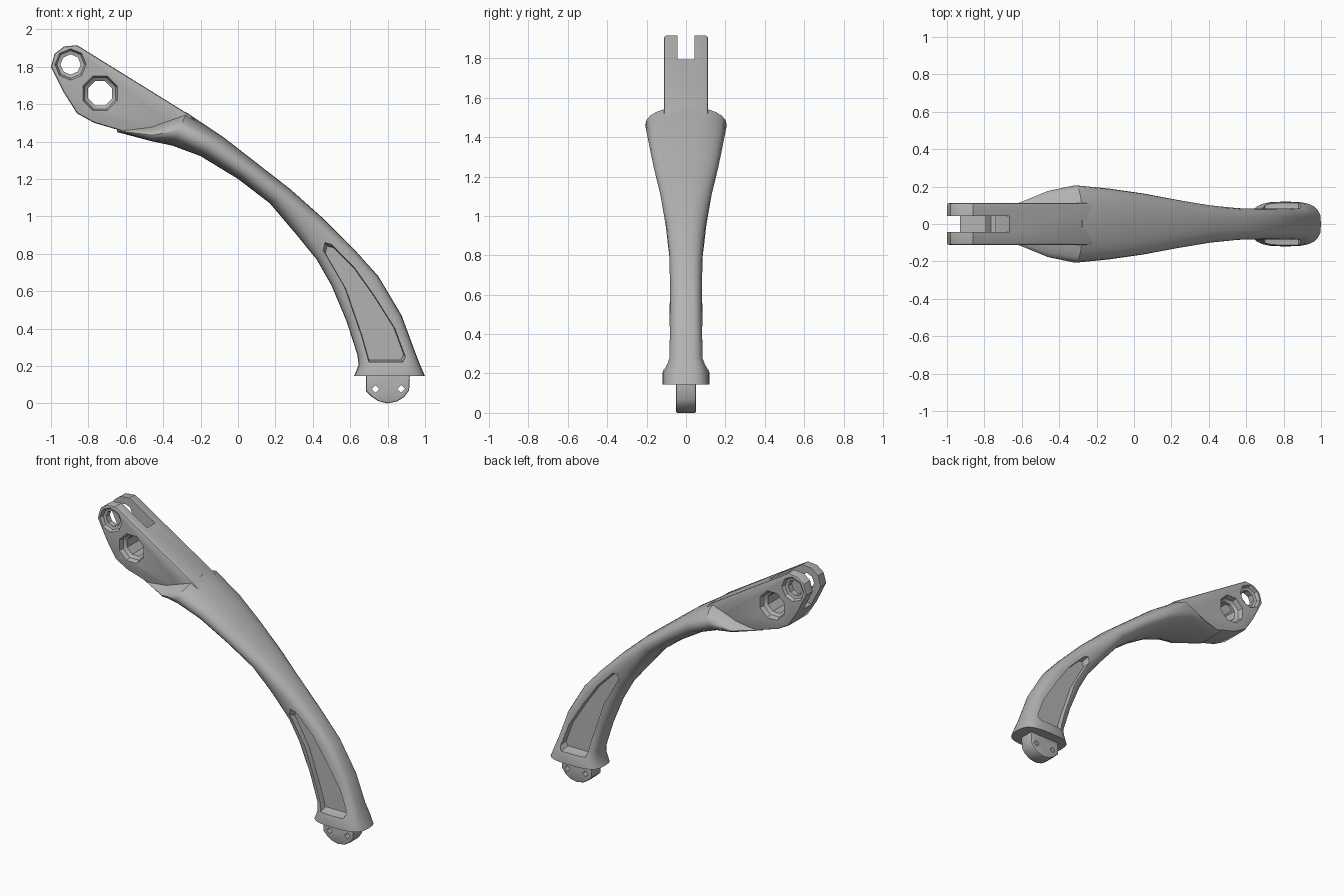
import bpy, bmesh, math

default = bpy.data.objects.get("Cube")
if default:
    bpy.data.objects.remove(default, do_unlink=True)

grey = bpy.data.materials.new("plain grey")
grey.use_nodes = True
grey.diffuse_color = (0.45, 0.45, 0.45, 1)
grey.node_tree.nodes["Principled BSDF"].inputs["Base Color"].default_value = (0.45, 0.45, 0.45, 1)


def loft(name, rings):
    """Skin a list of equal rings of points and cap both ends."""
    bm = bmesh.new()
    rows = [[bm.verts.new(p) for p in ring] for ring in rings]
    n = len(rows[0])
    for a, b in zip(rows, rows[1:]):
        for i in range(n):
            j = (i + 1) % n
            bm.faces.new((a[i], a[j], b[j], b[i]))
    bm.faces.new(rows[0])
    bm.faces.new(rows[-1])
    bmesh.ops.recalc_face_normals(bm, faces=bm.faces)
    mesh = bpy.data.meshes.new(name)
    bm.to_mesh(mesh)
    bm.free()
    mesh.materials.append(grey)
    obj = bpy.data.objects.new(name, mesh)
    bpy.context.collection.objects.link(obj)
    return obj


def plate(name, outline, half):
    return loft(name, [[(x, y, z) for x, z in outline] for y in (-half, half)])


def activate(obj):
    bpy.ops.object.select_all(action='DESELECT')
    obj.select_set(True)
    bpy.context.view_layer.objects.active = obj


def bevel(obj, width):
    activate(obj)
    mod = obj.modifiers.new("Bevel", 'BEVEL')
    mod.width, mod.segments, mod.angle_limit = width, 2, math.radians(50)
    bpy.ops.object.modifier_apply(modifier=mod.name)


def cut(obj, cutter):
    cutter.hide_render = True
    activate(obj)
    mod = obj.modifiers.new("Cut", 'BOOLEAN')
    mod.operation, mod.solver, mod.object = 'DIFFERENCE', 'EXACT', cutter
    bpy.ops.object.modifier_apply(modifier=mod.name)
    bpy.data.objects.remove(cutter, do_unlink=True)


def smooth(obj, angle=32):
    activate(obj)
    bpy.ops.object.shade_smooth_by_angle(angle=math.radians(angle))


def hole(x, z, profile, sides, turn=0):
    """Spindle cutter along y; profile is (y, radius) pairs for one half."""
    full = [(-y, r) for y, r in profile] + [(y, r) for y, r in reversed(profile)]
    angles = [2 * math.pi * (i + turn) / sides for i in range(sides)]
    return loft("hole_cutter", [[(x + r * math.cos(a), y, z + r * math.sin(a))
                                 for a in angles] for y, r in full])


# Curved arm: outer edge, inner edge, half width, squareness, bias (below 1 sets the widest line lower)
stations = [
    ((-.65, 1.475), (-.645, 1.45), .10, 2, .6),
    ((-.47, 1.515), (-.455, 1.40), .177, 2, .5),
    ((-.275, 1.555), (-.35, 1.378), .207, 2.3, .9),
    ((-.08, 1.425), (-.20, 1.322), .19, 2.3, 1),
    ((.10, 1.285), (.00, 1.20), .163, 2.3, 1),
    ((.28, 1.145), (.17, 1.07), .13, 2.3, 1),
    ((.46, .985), (.31, .905), .102, 2.5, 1),
    ((.62, .825), (.42, .77), .086, 3, 1),
    ((.75, .68), (.50, .63), .083, 3.4, 1),
    ((.875, .47), (.58, .44), .085, 3.6, 1),
    ((.945, .28), (.638, .26), .09, 3.5, 1),
    ((.97, .215), (.645, .205), .118, 3, 1),
    ((1, .145), (.62, .145), .12, 3, 1),
]


def section(outer, inner, width, power, bias, count=24):
    ring = []
    for i in range(count):
        a = 2 * math.pi * i / count
        c, s = math.cos(a), math.sin(a)
        u = math.copysign(abs(c) ** (2 / power), c)
        v = math.copysign(abs(s) ** (2 / power), s)
        t = ((1 - u) / 2) ** bias
        ring.append((outer[0] + (inner[0] - outer[0]) * t, width * v,
                     outer[1] + (inner[1] - outer[1]) * t))
    return ring


arm = loft("curved_arm", [section(*s) for s in stations])

# Long recess with sloping walls in each side of the lower arm
recess = [(.465, .86), (.50, .85), (.62, .73), (.73, .575), (.84, .40), (.895, .25),
          (.88, .22), (.70, .22), (.66, .36), (.57, .62), (.455, .82)]
for side in (-1, 1):
    cut(arm, loft("recess_cutter", [
        [(.70 + (x - .70) * k, side * y, .48 + (z - .48) * k) for x, z in recess]
        for y, k in ((.045, .95), (.09, 1), (.3, 1))]))
smooth(arm)

# Flat clevis head at the upper end, its root buried in the arm
head = plate("clevis_head", [
    (-.86, 1.915), (-.93, 1.908), (-.98, 1.87), (-1, 1.80), (-.93, 1.66), (-.86, 1.55),
    (-.77, 1.50), (-.60, 1.45), (-.45, 1.415), (-.30, 1.43), (-.12, 1.40), (-.255, 1.54)], .112)
bevel(head, .012)

# Fork slot and the two counterbored pin holes
cut(head, plate("slot_cutter", [(-1.1, 1.66), (-.92, 1.66), (-.80, 1.69), (-.73, 1.73),
                                (-.66, 1.80), (-.66, 2.1), (-1.1, 2.1)], .044))
cut(head, hole(-.895, 1.812, [(.2, .084), (.112, .084), (.09, .074), (.085, .054)], 8))
cut(head, hole(-.737, 1.658, [(.2, .103), (.112, .1), (.08, .09), (.065, .07)], 8, .5))
smooth(head)

# Foot tab with two small holes
tab = plate("foot_tab", [(.685, .18), (.685, .065), (.715, .035), (.75, .012), (.80, 0), (.85, .01),
                         (.89, .035), (.915, .07), (.92, .18)], .051)
bevel(tab, .008)
for x in (.735, .872):
    cut(tab, hole(x, .077, [(.2, .021)], 4))
smooth(tab)
